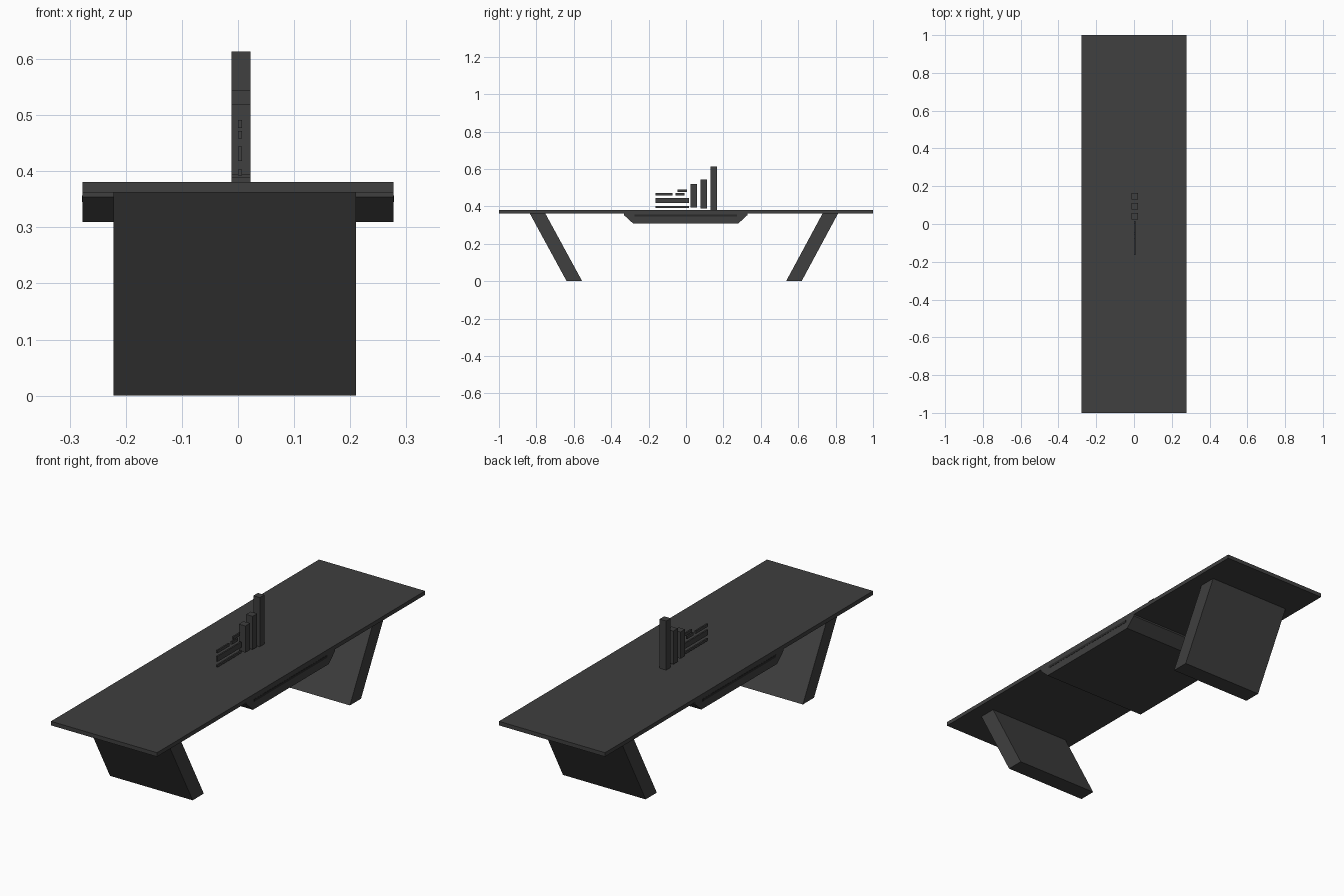
import bpy
import bmesh

cube = bpy.data.objects.get("Cube")
if cube:
    bpy.data.objects.remove(cube, do_unlink=True)


def make_material(name, value):
    mat = bpy.data.materials.new(name)
    mat.use_nodes = True
    colour = (value, value, value, 1)
    mat.diffuse_color = colour
    mat.node_tree.nodes["Principled BSDF"].inputs["Base Color"].default_value = colour
    return mat


charcoal = make_material("charcoal", 0.05)
dark_charcoal = make_material("dark charcoal", 0.022)


def extrude_profile(name, profile, x0, x1, mat=charcoal):
    """Sweep a (y, z) outline along x between x0 and x1."""
    bm = bmesh.new()
    face = bm.faces.new([bm.verts.new((x0, y, z)) for y, z in profile])
    swept = bmesh.ops.extrude_face_region(bm, geom=[face])
    verts = [v for v in swept["geom"] if isinstance(v, bmesh.types.BMVert)]
    bmesh.ops.translate(bm, verts=verts, vec=(x1 - x0, 0, 0))
    bmesh.ops.recalc_face_normals(bm, faces=bm.faces)
    mesh = bpy.data.meshes.new(name)
    bm.to_mesh(mesh)
    bm.free()
    mesh.materials.append(mat)
    obj = bpy.data.objects.new(name, mesh)
    bpy.context.collection.objects.link(obj)
    return obj


def box(name, x, y, z, mat=charcoal):
    outline = [(y[0], z[0]), (y[1], z[0]), (y[1], z[1]), (y[0], z[1])]
    return extrude_profile(name, outline, x[0], x[1], mat)


HALF = 0.277      # half width of the table
UNDER = 0.362     # underside of the top
TOP = 0.381

# Table top
box("table_top", (-HALF, HALF), (-1, 1), (UNDER, TOP))

# Tapered centre tray below the top, with a dark slot on each long side
extrude_profile("centre_tray", [(-0.332, UNDER), (-0.332, 0.354), (-0.284, 0.31),
                                (0.281, 0.31), (0.329, 0.354), (0.329, UNDER)],
                -HALF, HALF)
for side, label in ((1, "left"), (-1, "right")):
    box(label + "_tray_slot", sorted((side * (HALF - 0.002), side * (HALF + 0.001))),
        (-0.275, 0.272), (0.345, 0.357), dark_charcoal)

# Slanted slab legs
for name, top_y, foot_y in (("front_leg", -0.835, -0.638), ("back_leg", 0.73, 0.535)):
    depth = 0.083
    extrude_profile(name, [(foot_y, 0), (foot_y + depth, 0),
                           (top_y + depth, UNDER), (top_y, UNDER)], -0.222, 0.21)

# Upright blocks rising toward the back
uprights = [(0.024, 0.394, 0.52), (0.078, 0.388, 0.545), (0.131, TOP, 0.613)]
for i, (y, low, high) in enumerate(uprights, 1):
    box(f"upright_block_{i}", (-0.012, 0.022), (y, y + 0.034), (low, high))

# Thin stacked bars in front of the blocks
bars = [(-0.163, 0.016, 0.392, 0.403), (-0.163, 0.016, 0.418, 0.444),
        (-0.163, -0.073, 0.458, 0.472), (-0.056, -0.009, 0.458, 0.472),
        (-0.045, 0.006, 0.477, 0.491)]
for i, (y0, y1, z0, z1) in enumerate(bars, 1):
    box(f"thin_bar_{i}", (0, 0.007), (y0, y1), (z0, z1))
